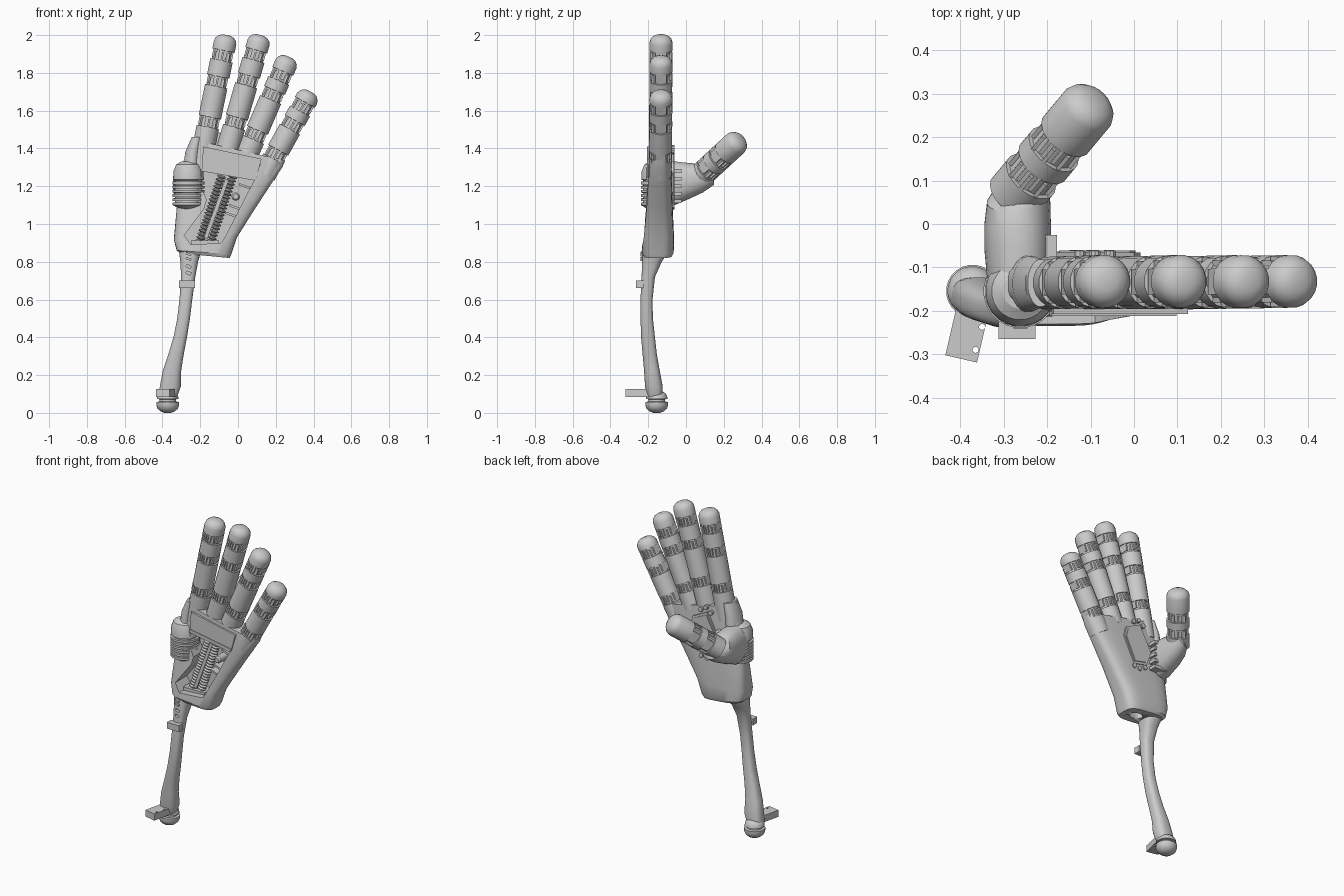
import bpy, bmesh, math
from mathutils import Vector as V, Matrix

if "Cube" in bpy.data.objects:
    bpy.data.objects.remove(bpy.data.objects["Cube"])


def finish(name, bm, smooth=True):
    bmesh.ops.recalc_face_normals(bm, faces=bm.faces)
    me = bpy.data.meshes.new(name)
    bm.to_mesh(me)
    bm.free()
    ob = bpy.data.objects.new(name, me)
    bpy.context.collection.objects.link(ob)
    if smooth:
        bpy.ops.object.select_all(action='DESELECT')
        ob.select_set(True)
        bpy.context.view_layer.objects.active = ob
        bpy.ops.object.shade_smooth_by_angle(angle=math.radians(30))
    return ob


def loft(name, sections, seg=24, smooth=True):
    """sections: (centre, half-axis U, half-axis V, superellipse power)"""
    bm = bmesh.new()
    rings = []
    for c, u, v, n in sections:
        ring = []
        for i in range(seg):
            t = 2 * math.pi * (i + .5) / seg
            p, q = math.cos(t), math.sin(t)
            p = math.copysign(abs(p) ** (2 / n), p)
            q = math.copysign(abs(q) ** (2 / n), q)
            ring.append(bm.verts.new(V(c) + V(u) * p + V(v) * q))
        rings.append(ring)
    for a, b in zip(rings, rings[1:]):
        for i in range(seg):
            j = (i + 1) % seg
            bm.faces.new((a[i], a[j], b[j], b[i]))
    bm.faces.new(rings[0])
    bm.faces.new(rings[-1])
    return finish(name, bm, smooth)


def lathe(name, a, b, profile, hinge=(1, 0, 0), seg=20):
    """profile: (distance from a towards b, radius)"""
    a = V(a)
    w = (V(b) - a).normalized()
    v = w.cross(V(hinge)).normalized()
    u = v.cross(w)
    return loft(name, [(a + w * d, u * r, v * r, 2) for d, r in profile], seg)


def box(name, c, size, rot=Matrix.Identity(3)):
    bm = bmesh.new()
    m = Matrix.Translation(V(c)) @ rot.to_4x4() @ Matrix.Diagonal((*size, 1))
    bmesh.ops.create_cube(bm, size=1, matrix=m)
    return finish(name, bm, False)


def prism(name, pts, y0, y1):
    bm = bmesh.new()
    f = bm.faces.new([bm.verts.new((x, y0, z)) for x, z in pts])
    g = bmesh.ops.extrude_face_region(bm, geom=[f])['geom']
    bmesh.ops.translate(bm, vec=(0, y1 - y0, 0),
                        verts=[e for e in g if isinstance(e, bmesh.types.BMVert)])
    return finish(name, bm, False)


def cut(ob, cutter):
    m = ob.modifiers.new('cut', 'BOOLEAN')
    m.operation, m.object, m.solver = 'DIFFERENCE', cutter, 'EXACT'
    bpy.context.view_layer.objects.active = ob
    bpy.ops.object.modifier_apply(modifier=m.name)
    bpy.data.objects.remove(cutter)


def finger(name, a, tip, r, joints, hinge):
    """Rounded tube with narrowed joints filled by interlocking leaves."""
    a, tip = V(a), V(tip)
    L = (tip - a).length
    w = (tip - a).normalized()
    v = w.cross(V(hinge)).normalized()
    u = v.cross(w)
    prof = [(0, r)]
    for j in sorted(joints, reverse=True):
        d = L - j
        prof += [(d - .027, r), (d - .026, r * .86), (d + .026, r * .86), (d + .027, r)]
    prof += [(L - .04, r), (L - .022, r * .9), (L - .008, r * .68), (L, r * .35)]
    lathe(name, a, tip, prof, hinge)
    rot = Matrix((u, v, w)).transposed()
    for j in joints:
        for k in range(-3, 4):
            o = k * r * .27
            depth = 2 * math.sqrt(r * r - (abs(o) + .004) ** 2)
            c = tip - w * (j + .006 * (-1) ** k) + u * o
            box(name + '_joint_leaf', c, (.0095, depth, .046), rot)


# Palm shell, slanted sections from wrist to knuckles
palm_rows = [((-.305, .845), (-.045, .82), -.225, -.075), ((-.325, .86), (-.035, .84), -.235, -.065),
             ((-.34, .92), (-.005, .93), -.228, -.063), ((-.325, 1.08), (.09, 1.08), -.212, -.07),
             ((-.31, 1.22), (.175, 1.21), -.205, -.074), ((-.29, 1.33), (.235, 1.3), -.2, -.076),
             ((-.25, 1.45), (.25, 1.335), -.195, -.08)]
secs = []
for (xl, zl), (xr, zr), y0, y1 in palm_rows:
    secs.append((((xl + xr) / 2, (y0 + y1) / 2, (zl + zr) / 2),
                 ((xr - xl) / 2, 0, (zr - zl) / 2), (0, (y1 - y0) / 2, 0), 3.6))
palm = loft('palm_shell', secs, 40)
cavity = [(-.18, 1.385), (.12, 1.32), (.09, 1.24), (-.075, .92), (-.09, .9), (-.25, .89),
          (-.285, .94), (-.18, 1.08), (-.165, 1.13), (-.2, 1.2)]
cut(palm, prism('cavity_cutter', cavity, -.3, -.105))
cut(palm, loft('wrist_hole_cutter', [((-.14, -.15, z), (.045, 0, 0), (0, .03, 0), 2)
                                     for z in (.75, .95)]))

# Parts inside the open back of the hand
prism('knuckle_cover', [(-.185, 1.41), (.125, 1.345), (.095, 1.235), (-.19, 1.29)], -.207, -.14)
prism('knuckle_cover_ridge', [(-.19, 1.3), (.098, 1.25), (.09, 1.23), (-.195, 1.28)], -.212, -.2)
for i, (xt, xb) in enumerate([(-.085, -.205), (-.025, -.145)]):
    top, bot = V((xt, -.165, 1.26)), V((xb, -.165, .9))
    L = (top - bot).length
    n = 20
    prof = []
    for k in range(n):
        d = L * k / n
        prof += [(d, .013), (d + L / n * .3, .025), (d + L / n * .6, .025), (d + L / n * .9, .013)]
    lathe('tendon_screw', bot, top, prof, seg=12)
rot = Matrix.Rotation(math.radians(20), 3, 'Y')
box('screw_end_block', (-.175, -.15, .9), (.15, .08, .025))
box('screw_rail', (-.115, -.145, 1.08), (.02, .08, .33), rot)
lathe('pivot_boss', (-.012, -.1, 1.145), (-.012, -.2, 1.145), [(0, .022), (.085, .022), (.095, .014)])
for z in (1.05, 1.09, 1.2):
    box('cavity_tab', (-.04 + (z - 1.05) * .5, -.14, z), (.06, .07, .012), rot)

# Access panel on the grip side
panel = [(-.1, 1.38), (.0, 1.33), (.015, 1.27), (-.06, 1.11), (-.15, 1.13), (-.185, 1.22)]
c = V((-.08, 1.24))
prism('panel_frame', panel, -.085, -.066)
prism('access_panel', [tuple(c + (V(p) - c) * .88) for p in panel], -.08, -.061)
for x, z in [(-.125, 1.38), (-.09, 1.405), (-.055, 1.385), (-.14, 1.11), (-.1, 1.09), (-.06, 1.095)]:
    lathe('panel_screw', (x, -.09, z), (x, -.06, z), [(0, .014), (.028, .014), (.03, .008)], seg=10)

# Four fingers
for name, base, tip, joints in [
        ('index_finger', (-.195, 1.34), (-.06, 2.0), (.11, .25, .47)),
        ('middle_finger', (-.065, 1.36), (.12, 2.0), (.11, .25, .48)),
        ('ring_finger', (.04, 1.35), (.27, 1.885), (.11, .22, .45)),
        ('little_finger', (.14, 1.26), (.385, 1.7), (.09, .2, .38))]:
    finger(name, (base[0], -.136, base[1]), (tip[0], -.132, tip[1]), .061, joints, (1, 0, 0))

# Reinforcing flank from the index knuckle to the thumb hinge
loft('index_flank', [((-.255, -.14, 1.2), (.045, 0, 0), (0, .07, 0), 2),
                     ((-.238, -.137, 1.38), (.042, 0, 0), (0, .064, 0), 2),
                     ((-.215, -.136, 1.46), (.03, 0, 0), (0, .055, 0), 2)])

# Thumb hinge with horizontal leaves
prof = [(0, .05), (.015, .075)]
for k in range(6):
    d = .02 + k * .022
    prof += [(d, .085), (d + .014, .085), (d + .015, .072), (d + .021, .072)]
prof += [(.155, .082), (.2, .08), (.235, .066), (.25, .04)]
lathe('thumb_hinge', (-.262, -.155, 1.08), (-.262, -.155, 1.4), prof, seg=24)

# Thumb
loft('thumb_base', [((-.265, -.15, 1.21), (.072, 0, 0), (0, 0, .115), 2.4),
                    ((-.267, -.06, 1.213), (.078, 0, 0), (0, .01, .118), 2.4),
                    ((-.268, .0, 1.228), (.077, 0, 0), (0, -.012, .098), 2.3),
                    ((-.266, .06, 1.245), (.073, .01, 0), (0, -.03, .078), 2),
                    ((-.258, .1, 1.26), (.055, .02, .01), (0, -.045, .055), 2),
                    ((-.25, .12, 1.27), (.03, .015, .01), (0, -.025, .03), 2)])
for z in (1.12, 1.16, 1.2, 1.24, 1.28):
    box('thumb_base_rib', (-.222, -.06, z), (.09, .07, .02))
finger('thumb', (-.275, .065, 1.245), (-.087, .29, 1.452), .067, (.16, .26), (1, -.8, 0))

# Forearm handle
arm = loft('forearm', [((x, y, z), (rx, 0, 0), (0, ry, 0), 2.6) for x, y, z, rx, ry in [
    (-.372, -.165, .085, .05, .042), (-.358, -.17, .14, .056, .047), (-.35, -.18, .22, .049, .042),
    (-.328, -.192, .31, .041, .038), (-.306, -.201, .4, .036, .037), (-.288, -.208, .5, .034, .033),
    (-.276, -.209, .6, .034, .032), (-.264, -.2, .72, .038, .036), (-.258, -.18, .8, .047, .052),
    (-.255, -.165, .84, .056, .065), (-.25, -.155, .89, .06, .07)]])
for z in (.74, .775):
    cut(arm, box('slot_cutter', (-.262, -.23, z), (.026, .05, .014), rot))
for z in (.815, .84):
    box('wrist_rib', (-.262, -.228, z), (.03, .025, .012), rot)
box('cable_clip', (-.27, -.245, .68), (.085, .04, .04))

# Ball foot and mounting tab
lathe('ball_foot', (-.372, -.155, 0), (-.372, -.155, 1),
      [(0, .018), (.008, .038), (.022, .054), (.04, .061), (.058, .061), (.06, .045), (.072, .045),
       (.074, .058), (.09, .055), (.105, .045), (.115, .03)], seg=24)
tilt = Matrix.Rotation(math.radians(-13), 3, 'Z')
tab = box('mounting_tab', (-.383, -.245, .106), (.075, .135, .042), tilt)
for x, y in [(-.365, -.29), (-.35, -.237)]:
    cut(tab, lathe('hole_cutter', (x, y, .05), (x, y, .2), [(0, .007), (.15, .007)], seg=10))
